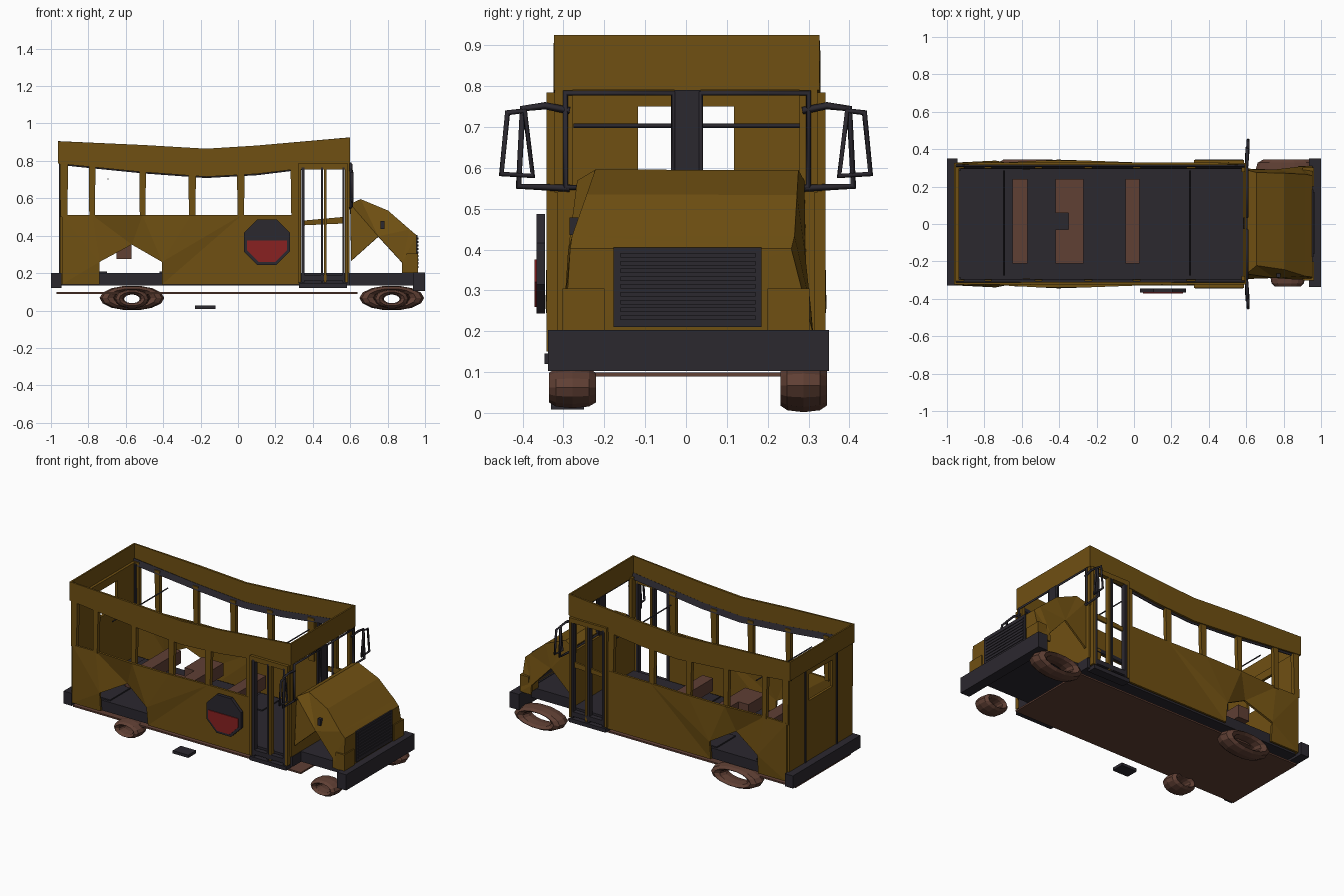
import bpy, bmesh, math

if "Cube" in bpy.data.objects:
    bpy.data.objects.remove(bpy.data.objects["Cube"])


def material(name, rgb):
    m = bpy.data.materials.new(name)
    m.diffuse_color = (*rgb, 1)
    m.use_nodes = True
    m.node_tree.nodes["Principled BSDF"].inputs["Base Color"].default_value = m.diffuse_color
    return m


YELLOW = material("rusty_yellow", (0.16, 0.08, 0.006))
DARK = material("dark_trim", (0.024, 0.021, 0.028))
BROWN = material("rust_brown", (0.115, 0.05, 0.034))
RED = material("sign_red", (0.25, 0.015, 0.015))


def mesh_object(name, bm, mat, thick=0):
    bmesh.ops.recalc_face_normals(bm, faces=bm.faces)
    me = bpy.data.meshes.new(name)
    bm.to_mesh(me)
    bm.free()
    ob = bpy.data.objects.new(name, me)
    me.materials.append(mat)
    bpy.context.collection.objects.link(ob)
    if thick:
        s = ob.modifiers.new("thickness", 'SOLIDIFY')
        s.thickness = thick
        s.offset = 0
    return ob


def box(name, x0, x1, y0, y1, z0, z1, mat):
    bm = bmesh.new()
    bmesh.ops.create_cube(bm, size=1)
    for v in bm.verts:
        v.co = ((x0 + x1) / 2 + v.co.x * (x1 - x0),
                (y0 + y1) / 2 + v.co.y * (y1 - y0),
                (z0 + z1) / 2 + v.co.z * (z1 - z0))
    return mesh_object(name, bm, mat)


def sheet(name, faces, mat, thick=0.012):
    """Thin panels from lists of corner points."""
    bm = bmesh.new()
    for f in faces:
        bm.faces.new([bm.verts.new(p) for p in f])
    bmesh.ops.remove_doubles(bm, verts=bm.verts, dist=0.0005)
    bmesh.ops.triangulate(bm, faces=bm.faces)
    return mesh_object(name, bm, mat, thick)


def tube(name, pts, r, mat, closed=False):
    cu = bpy.data.curves.new(name, 'CURVE')
    cu.dimensions = '3D'
    cu.bevel_depth = r
    cu.bevel_resolution = 0
    cu.use_fill_caps = True
    sp = cu.splines.new('POLY')
    sp.points.add(len(pts) - 1)
    for p, c in zip(sp.points, pts):
        p.co = (*c, 1)
    sp.use_cyclic_u = closed
    cu.materials.append(mat)
    ob = bpy.data.objects.new(name, cu)
    bpy.context.collection.objects.link(ob)


# sagging roof band: x, bottom z, top z
BAND = [(-0.957, 0.785, 0.905), (-0.51, 0.74, 0.885), (-0.17, 0.715, 0.865),
        (0.1, 0.73, 0.882), (0.595, 0.79, 0.925)]


def band_z(x):
    for a, b in zip(BAND, BAND[1:]):
        if x <= b[0]:
            t = (x - a[0]) / (b[0] - a[0])
            return a[1] + t * (b[1] - a[1])
    return BAND[-1][1]


loop = [(x, -0.318, lo, hi) for x, lo, hi in BAND]
loop += [(x, 0.322, lo, hi) for x, lo, hi in reversed(BAND)]
sheet("roof_band", [[(a[0], a[1], a[2]), (b[0], b[1], b[2]), (b[0], b[1], b[3]), (a[0], a[1], a[3])]
                    for a, b in zip(loop, loop[1:] + loop[:1])], YELLOW, 0.014)

# chassis, floor and underside plate
box("floor", -0.945, 0.6, -0.305, 0.305, 0.135, 0.2, DARK)
box("front_chassis", 0.6, 0.95, -0.22, 0.22, 0.135, 0.2, DARK)
box("underside_plate", -0.97, 0.64, -0.28, 0.28, 0.089, 0.099, BROWN)
box("front_bumper", 0.935, 1.0, -0.338, 0.35, 0.103, 0.203, DARK)
box("rear_bumper", -1.0, -0.943, -0.33, 0.35, 0.12, 0.2, DARK)

# crumpled side walls with wheel arches: x, z, outward dent
WALL = [(-0.94, 0.14, 0), (-0.74, 0.14, 0), (-0.74, 0.26, 0.01), (-0.567, 0.353, -0.025),
        (-0.406, 0.26, 0.015), (-0.406, 0.14, 0), (0.325, 0.14, 0), (0.325, 0.51, 0),
        (0.02, 0.51, 0.0), (-0.25, 0.51, 0.01), (-0.51, 0.51, 0.01), (-0.78, 0.51, -0.005), (-0.94, 0.51, 0)]
for s, side in ((-1, "right"), (1, "left")):
    sheet(side + "_wall", [[(x, s * (0.322 + d), z) for x, z, d in WALL]], YELLOW, 0.014)
    # window pillars, wider at the top
    for x, w in ((-0.93, 0.018), (-0.78, 0.015), (-0.51, 0.015), (-0.245, 0.017), (0.015, 0.017), (0.305, 0.02)):
        zt = band_z(x) + 0.02
        sheet(side + "_pillar", [[(x - w, s * 0.315, 0.5), (x + w, s * 0.315, 0.5),
                                  (x + w * 1.2, s * 0.31, zt), (x - w * 1.2, s * 0.31, zt)]], YELLOW, 0.025)
    # dark window header inside the roof band
    sheet(side + "_window_header", [[(a[0], s * 0.3, a[1] - 0.005), (b[0], s * 0.3, b[1] - 0.005),
                                     (b[0], s * 0.314, b[1] + 0.03), (a[0], s * 0.314, a[1] + 0.03)]
                                    for a, b in zip(BAND, BAND[1:])], DARK, 0.01)
    # folding door frame and step
    ya, yb = sorted((s * 0.312, s * 0.342))
    for x0, x1, mat in ((0.322, 0.336, YELLOW), (0.34, 0.355, DARK), (0.443, 0.455, DARK),
                        (0.46, 0.472, YELLOW), (0.558, 0.57, DARK), (0.572, 0.588, YELLOW)):
        box(side + "_door_post", x0, x1, ya, yb, 0.15, 0.765, mat)
    box(side + "_door_header", 0.322, 0.588, ya, yb, 0.755, 0.785, YELLOW)
    box(side + "_door_sill", 0.34, 0.57, ya, yb, 0.16, 0.19, DARK)
    ya, yb = sorted((s * 0.29, s * 0.346))
    box(side + "_door_step", 0.325, 0.582, ya, yb, 0.12, 0.145, DARK)
    # mirrors on tube brackets
    tube(side + "_mirror_bracket", [(0.6, s * 0.285, 0.74), (0.605, s * 0.345, 0.752), (0.605, s * 0.4, 0.745),
                                    (0.605, s * 0.41, 0.555), (0.6, s * 0.285, 0.55)], 0.009, DARK)
    tube(side + "_mirror_frame", [(0.61, s * 0.395, 0.74), (0.61, s * 0.437, 0.735), (0.61, s * 0.452, 0.585),
                                  (0.61, s * 0.375, 0.58)], 0.008, DARK, True)

sheet("left_door_bar", [[(0.34, 0.32, 0.455), (0.56, 0.32, 0.465),
                         (0.56, 0.32, 0.5), (0.34, 0.32, 0.48)]], YELLOW)

# rear wall with window opening
R, H = 0.318, 0.118
for y0, y1, z0, z1 in ((-R, -H, 0.14, 0.8), (H, R, 0.14, 0.8), (-H, H, 0.14, 0.58), (-H, H, 0.75, 0.8)):
    box("rear_wall", -0.952, -0.935, y0, y1, z0, z1, YELLOW)
for s in (-1, 1):
    box("rear_door_trim", -0.958, -0.95, s * 0.16 - 0.006, s * 0.16 + 0.006, 0.2, 0.78, DARK)
    box("rear_corner_post", -0.95, -0.925, s * 0.3 - 0.015, s * 0.3 + 0.015, 0.2, 0.79, DARK)

# windscreen frame and firewall
box("firewall", 0.582, 0.597, -0.315, 0.315, 0.2, 0.55, YELLOW)
box("windscreen_centre", 0.585, 0.607, -0.028, 0.035, 0.54, 0.79, DARK)
for y in (-0.3, 0.3):
    box("windscreen_corner", 0.575, 0.597, y - 0.022, y + 0.022, 0.54, 0.8, YELLOW)
for y0, y1 in ((-0.295, -0.03), (0.035, 0.3)):
    tube("windscreen_rim", [(0.603, y0, 0.552), (0.603, y1, 0.552), (0.603, y1, 0.783), (0.603, y0, 0.783)],
         0.009, DARK, True)

# grab rails
for x in (-0.695, 0.3):
    tube("grab_rail", [(x, -0.275, 0.703), (x, 0.285, 0.703)], 0.005, DARK)

# bent, lopsided bonnet: x, z, y on right side, y on left side
TOP = [(0.6, 0.565, -0.262, 0.285), (0.655, 0.59, -0.22, 0.272), (0.8, 0.53, -0.24, 0.268),
       (0.915, 0.43, -0.275, 0.262), (0.95, 0.4, -0.28, 0.255)]
ARCH = [(0.95, 0.2, -0.292, 0.305), (0.877, 0.2, -0.292, 0.305), (0.877, 0.257, -0.292, 0.3),
        (0.75, 0.395, -0.283, 0.285), (0.605, 0.265, -0.288, 0.29)]
ring = TOP + ARCH[:1]
faces = [[(a[0], a[2], a[1]), (b[0], b[2], b[1]), (b[0], b[3], b[1]), (a[0], a[3], a[1])]
         for a, b in zip(ring, ring[1:])]
for k in (2, 3):
    faces.append([(p[0], p[k], p[1]) for p in TOP + ARCH])
sheet("bonnet", faces, YELLOW)
for s in (-1, 1):
    ya, yb = sorted((s * 0.2, s * 0.302))
    box("headlight_housing", 0.9, 0.962, ya, yb, 0.2, 0.305, YELLOW)
box("marker_lamp", 0.762, 0.782, -0.285, -0.265, 0.435, 0.478, DARK)

# grille with slats
box("grille", 0.945, 0.96, -0.177, 0.185, 0.21, 0.405, DARK)
for i in range(9):
    z = 0.228 + i * 0.019
    box("grille_slat", 0.955, 0.964, -0.16, 0.17, z, z + 0.011, DARK)

# squashed wheels: larger tyres on the left, smaller worn ones on the right
for x in (-0.567, 0.822):
    for y, major, minor, z, flat, wide in ((-0.278, 0.068, 0.026, 0.062, 0.55, 2.2),
                                           (0.288, 0.13, 0.043, 0.067, 0.387, 1.32)):
        bpy.ops.mesh.primitive_torus_add(location=(x, y, z), rotation=(math.pi / 2, 0, 0), major_radius=major,
                                         minor_radius=minor, major_segments=14, minor_segments=8)
        w = bpy.context.object
        w.name = "wheel"
        w.scale = (1, flat, wide)
        w.data.materials.append(BROWN)

# floor pads and plank seats
for x0, x1 in ((-0.86, -0.7), (-0.42, -0.17), (-0.04, 0.1)):
    for y0, y1 in ((-0.29, -0.08), (0.1, 0.29)):
        box("seat_pad", x0, x1, y0, y1, 0.195, 0.208, DARK)
for x0, x1, y0, y1 in ((-0.65, -0.57, -0.21, 0.24), (-0.42, -0.35, -0.21, -0.03), (-0.42, -0.35, 0.06, 0.24),
                       (-0.35, -0.27, -0.21, 0.24), (-0.045, 0.03, -0.21, 0.24)):
    box("seat_plank", x0, x1, y0, y1, 0.275, 0.355, BROWN)


# eight-sided stop sign, dark rim with red lower face
def octagon(name, r, y0, y1, mat, zcut=None):
    bm = bmesh.new()
    angles = [math.radians(22.5 + 45 * i) for i in range(8)]
    f = bm.faces.new([bm.verts.new((0.155 + r * math.cos(a), y0, 0.365 + r * math.sin(a))) for a in angles])
    ext = bmesh.ops.extrude_face_region(bm, geom=[f])["geom"]
    bmesh.ops.translate(bm, vec=(0, y1 - y0, 0), verts=[g for g in ext if isinstance(g, bmesh.types.BMVert)])
    if zcut:
        cut = bmesh.ops.bisect_plane(bm, geom=bm.verts[:] + bm.edges[:] + bm.faces[:], plane_co=(0, 0, zcut),
                                     plane_no=(0, 0, 1), clear_outer=True)["geom_cut"]
        bmesh.ops.edgeloop_fill(bm, edges=[g for g in cut if isinstance(g, bmesh.types.BMEdge)])
    mesh_object(name, bm, mat)


octagon("stop_sign", 0.132, -0.366, -0.345, DARK)
octagon("stop_sign_face", 0.115, -0.371, -0.36, RED, 0.375)

# loose scrap under the bus
box("loose_scrap", -0.23, -0.12, -0.33, -0.25, 0.008, 0.026, DARK)
